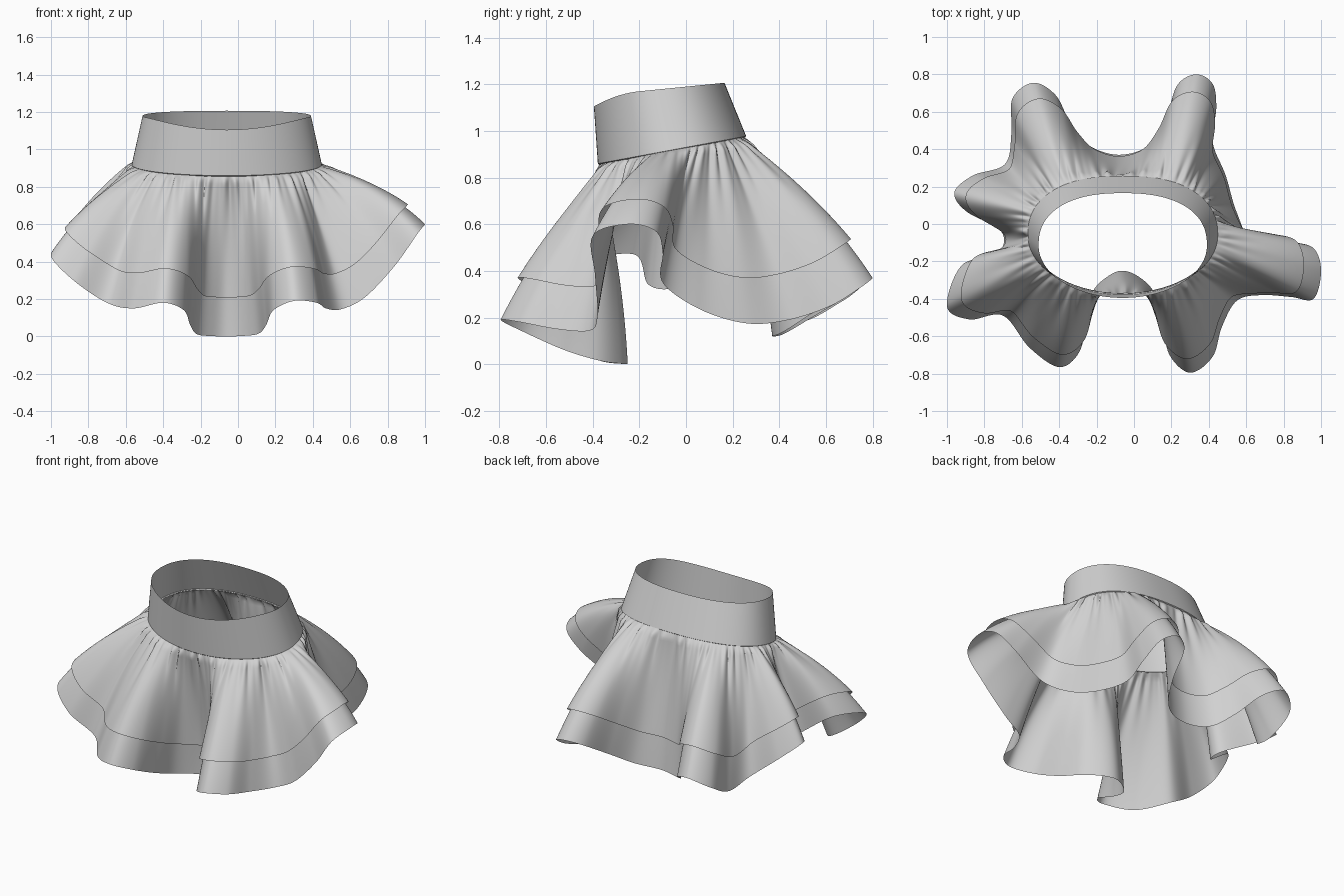
import bpy, bmesh
from math import sin, cos, pi, copysign
from mathutils import Vector

cube = bpy.data.objects.get("Cube")
if cube:
    bpy.data.objects.remove(cube)

fabric = bpy.data.materials.new("light_grey_fabric")
fabric.use_nodes = True
GREY = (0.64, 0.64, 0.64, 1)
fabric.diffuse_color = GREY
fabric.node_tree.nodes["Principled BSDF"].inputs["Base Color"].default_value = GREY

# Wavy hem path, counter-clockwise from the middle of the front
HEM = [(-.06, -.25, 0), (.03, -.285, .003), (.11, -.37, .015), (.15, -.52, .06),
       (.19, -.7, .14), (.3, -.795, .19), (.42, -.71, .18), (.47, -.55, .15),
       (.55, -.41, .145), (.68, -.38, .21), (.84, -.39, .38), (.96, -.4, .55),
       (1, -.25, .6), (.96, -.13, .57), (.84, -.1, .48), (.64, -.1, .35),
       (.55, .06, .235), (.49, .26, .175), (.42, .44, .19), (.44, .62, .25),
       (.42, .75, .33), (.33, .8, .37), (.23, .74, .34), (.17, .56, .23),
       (.08, .42, .14), (-.08, .37, .12), (-.24, .42, .13), (-.34, .54, .2),
       (-.42, .69, .29), (-.54, .755, .335), (-.65, .67, .27), (-.655, .49, .18),
       (-.69, .32, .22), (-.86, .26, .36), (-.96, .17, .45), (-.9, .07, .42),
       (-.71, -.04, .33), (-.73, -.16, .34), (-.92, -.22, .47), (-1, -.44, .43),
       (-.88, -.51, .3), (-.7, -.49, .18), (-.56, -.66, .15), (-.4, -.765, .18),
       (-.29, -.68, .14), (-.255, -.5, .06), (-.22, -.36, .012), (-.14, -.28, .002)]
STEPS = 12
ROWS = 40


def closed_spline(points, steps):
    """Smooth closed path through the points."""
    pts = [Vector(p) for p in points]
    n = len(pts)
    path = []
    for i in range(n):
        a, b, c, d = (pts[(i + k) % n] for k in (-1, 0, 1, 2))
        for s in range(steps):
            t = s / steps
            path.append(b + (c - a) * (t / 2) + (a - b * 2.5 + c * 2 - d / 2) * t ** 2
                        + (b * 3 - a - c * 3 + d) * (t ** 3 / 2))
    return path


def oval(angle, cx, cy, rx, ry):
    """Point on an oval, round in front and squarer behind."""
    c, s = cos(angle), sin(angle)
    power = .85 if s > 0 else 1
    return (cx + rx * copysign(abs(c) ** power, c), cy + ry * copysign(abs(s) ** power, s))


def waist_bottom(angle):
    x, y = oval(angle, -.06, -.06, .5, .31)
    return Vector((x, y, .93 + .19 * y))


def waist_top(angle):
    x, y = oval(angle, -.06, -.115, .45, .28)
    return Vector((x, y, 1.19 + .1 * y - 1.2 * min(y + .2, 0) ** 2))


def add_sheet(name, rings, lift=0):
    """Join closed rings, top to bottom, into one smooth cloth sheet."""
    bm = bmesh.new()
    grid = [[bm.verts.new(p) for p in ring] for ring in rings]
    n = len(grid[0])
    for upper, lower in zip(grid, grid[1:]):
        for i in range(n):
            j = (i + 1) % n
            bm.faces.new((lower[i], lower[j], upper[j], upper[i]))
    bm.normal_update()
    # float the sheet outwards, more towards its hem
    for r, ring in enumerate(grid):
        for v in ring:
            v.co += v.normal * lift * r / len(grid)
    mesh = bpy.data.meshes.new(name)
    bm.to_mesh(mesh)
    bm.free()
    mesh.materials.append(fabric)
    obj = bpy.data.objects.new(name, mesh)
    bpy.context.collection.objects.link(obj)
    mesh.polygons.foreach_set("use_smooth", [True] * len(mesh.polygons))
    return obj


# Spread the hem evenly around the waist by its length
hem = closed_spline(HEM, STEPS)
lengths = [0]
for p, q in zip(hem, hem[1:] + hem[:1]):
    lengths.append(lengths[-1] + (q - p).length)
angles = [2 * pi * d / lengths[-1] - pi / 2 for d in lengths[:-1]]


def cloth_point(angle, end, t):
    """Point on the gathered cloth, from waist (t=0) to hem (t=1)."""
    start = waist_bottom(angle)
    out = Vector((cos(angle), sin(angle), 0))
    # flared folds bulge outwards, hanging folds sink inwards
    bulge = .14 * (end - start).dot(out) - .02
    bend = (start + end) / 2 + out * bulge + Vector((0, 0, .06))
    p = start * (1 - t) ** 2 + bend * 2 * t * (1 - t) + end * t * t
    # fine gathers fade downwards, broader folds swell mid-way
    pleat = sin(47 * angle + 2 * sin(3 * angle)) + .7 * sin(71 * angle + 1)
    fold = sin(19 * angle + 2 * sin(2 * angle))
    gather = min(t / .05, 1) * (1 - t) ** 4 * .01 * (pleat + 1.3)
    return p + out * (gather + fold * .05 * t * (1 - t) ** 2)


def skirt_layer(name, reach, lift):
    rings = [[cloth_point(a, h, reach * r / ROWS) for a, h in zip(angles, hem)]
             for r in range(ROWS + 1)]
    return add_sheet(name, rings, lift)


skirt_layer("under_layer", 1, 0)
skirt_layer("outer_layer", .78, .022)

# Waistband with a small turned-in lip over the seam
around = [2 * pi * i / 160 for i in range(160)]
band = []
for r in range(9):
    t = r / 8
    band.append([waist_top(a).lerp(waist_bottom(a), t)
                 + Vector((cos(a), sin(a), 0)) * (.008 * t) for a in around])
band.append([waist_bottom(a) - Vector((0, 0, .006)) for a in around])
waistband = add_sheet("waistband", band)
bpy.ops.object.select_all(action="DESELECT")
waistband.select_set(True)
bpy.context.view_layer.objects.active = waistband
bpy.ops.object.shade_smooth_by_angle()
